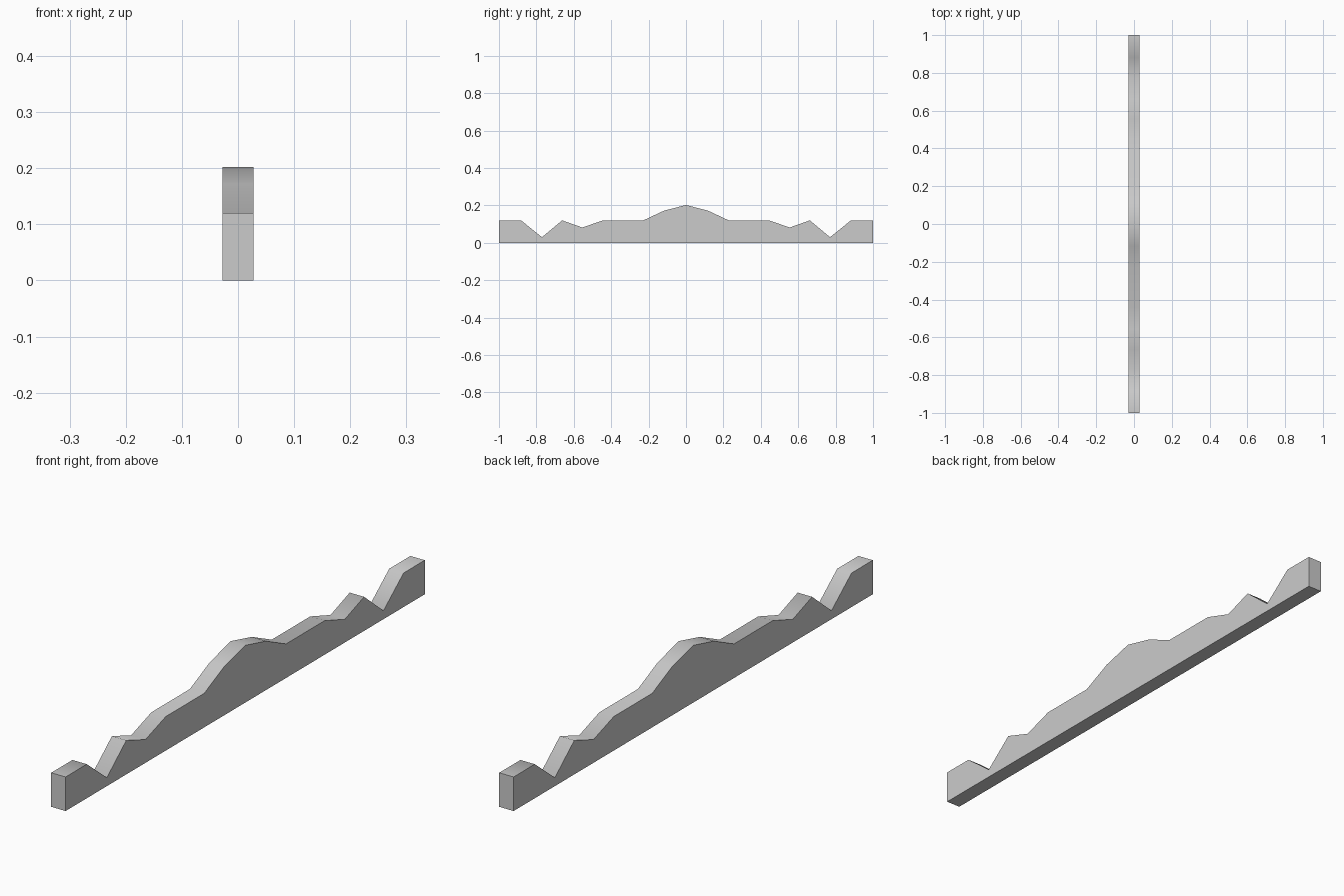
import bpy
import bmesh
import math

if "Cube" in bpy.data.objects:
    bpy.data.objects.remove(bpy.data.objects["Cube"])

HALF_WIDTH = 0.028

# Right half of the scalloped top edge as (y, z), from centre to end
half = [(0, 0.202), (0.117, 0.172), (0.228, 0.12), (0.442, 0.12),
        (0.555, 0.082), (0.662, 0.12), (0.77, 0.03), (0.882, 0.12), (1, 0.12)]

# Mirror the edge and close it along the flat base
top = [(-y, z) for y, z in reversed(half[1:])] + half
outline = [(-1, 0)] + top + [(1, 0)]

# Extrude the outline across the board thickness
bm = bmesh.new()
side = bm.faces.new([bm.verts.new((-HALF_WIDTH, y, z)) for y, z in outline])
ext = bmesh.ops.extrude_face_region(bm, geom=[side], use_keep_orig=True)
moved = [g for g in ext["geom"] if isinstance(g, bmesh.types.BMVert)]
bmesh.ops.translate(bm, verts=moved, vec=(2 * HALF_WIDTH, 0, 0))
bmesh.ops.recalc_face_normals(bm, faces=bm.faces)

mesh = bpy.data.meshes.new("scalloped_board")
bm.to_mesh(mesh)
bm.free()
board = bpy.data.objects.new("scalloped_board", mesh)
bpy.context.collection.objects.link(board)

# Soft shading along the top, crisp edges elsewhere
bpy.context.view_layer.objects.active = board
board.select_set(True)
bpy.ops.object.shade_smooth_by_angle(angle=math.radians(82))
